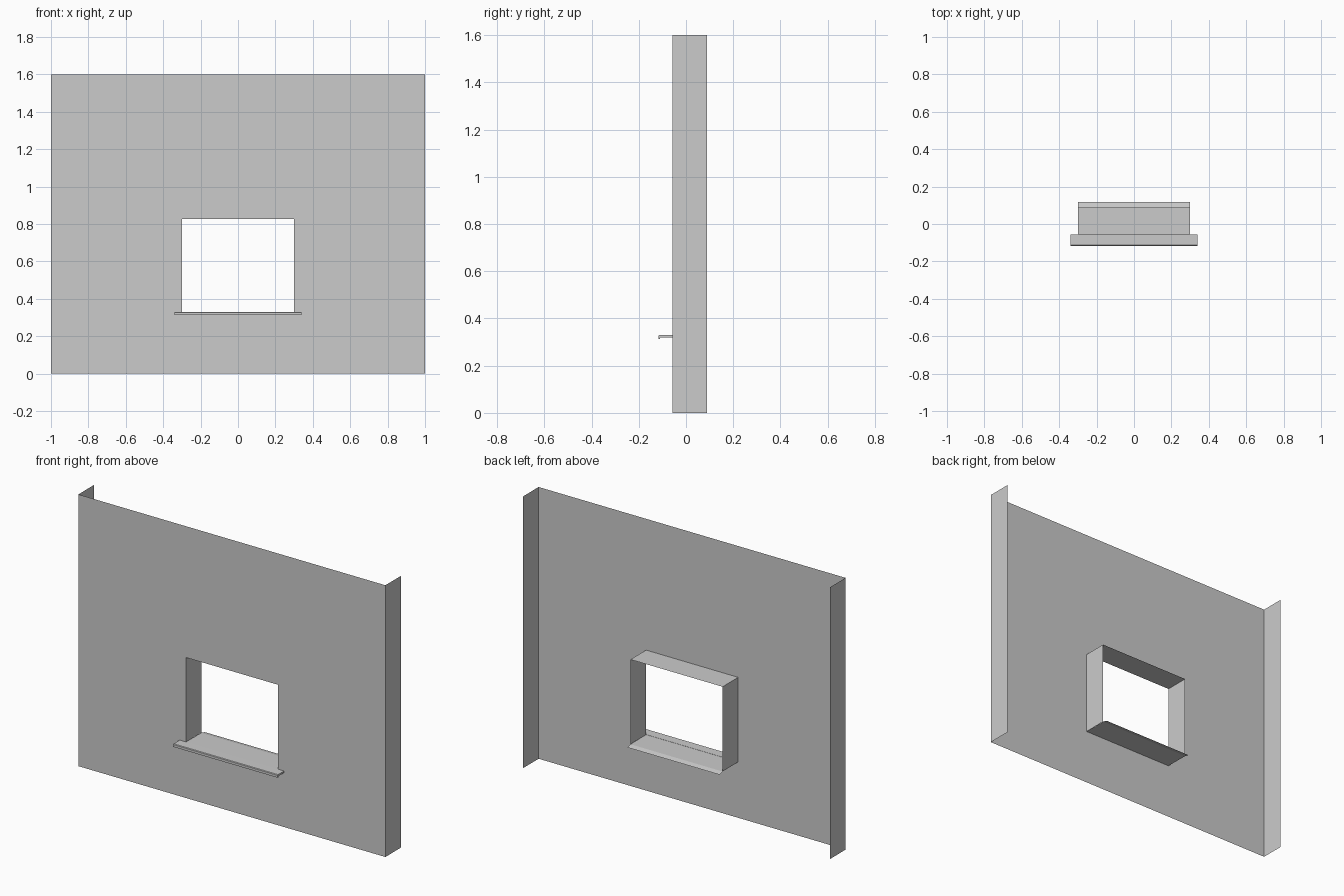
import bpy

if "Cube" in bpy.data.objects:
    bpy.data.objects.remove(bpy.data.objects["Cube"])

FRONT, BACK = -0.057, 0.088          # wall face and rear edge of the returns
HX, Z0, Z1 = 0.30, 0.329, 0.827      # window opening


def make(name, verts, faces):
    me = bpy.data.meshes.new(name)
    me.from_pydata(verts, [], faces)
    me.update()
    ob = bpy.data.objects.new(name, me)
    bpy.context.collection.objects.link(ob)
    return ob


def sweep_x(name, profile, half, closed):
    """Extrude a (y, z) profile along x, capped when closed."""
    n = len(profile)
    verts = [(x, y, z) for x in (-half, half) for y, z in profile]
    faces = [(i, (i + 1) % n, (i + 1) % n + n, i + n)
             for i in range(n if closed else n - 1)]
    if closed:
        faces += [tuple(reversed(range(n))), tuple(range(n, 2 * n))]
    return make(name, verts, faces)


def strip_y(name, points):
    """Run an (x, z) path from the wall face to the rear edge."""
    n = len(points)
    verts = [(x, y, z) for y in (FRONT, BACK) for x, z in points]
    return make(name, verts, [(i, i + 1, i + 1 + n, i + n) for i in range(n - 1)])


# Wall face: 3 x 3 panels with the middle one left open
xs, zs = (-1, -HX, HX, 1), (0, Z0, Z1, 1.6)
make("wall_face", [(x, FRONT, z) for z in zs for x in xs],
     [(r * 4 + c, r * 4 + c + 1, r * 4 + c + 5, r * 4 + c + 4)
      for r in range(3) for c in range(3) if (r, c) != (1, 1)])

# Side returns of the wall, open at top, bottom and back
strip_y("left_return", [(-1, 0), (-1, 1.6)])
strip_y("right_return", [(1, 1.6), (1, 0)])

# Jambs and head lining the opening
strip_y("window_reveal", [(-HX, Z0), (-HX, Z1), (HX, Z1), (HX, Z0)])

# Inner sill sheet, dipping slightly behind the wall
sweep_x("inner_sill", [(0.118, 0.321), (BACK, 0.328), (FRONT, Z0)], HX, False)

# Outer sill slab with drip lip, wider than the opening
sweep_x("outer_sill", [(FRONT, 0.330), (-0.113, 0.330), (-0.117, 0.327), (-0.117, 0.313),
                       (-0.110, 0.313), (-0.110, 0.320), (FRONT, 0.320)], 0.34, True)
